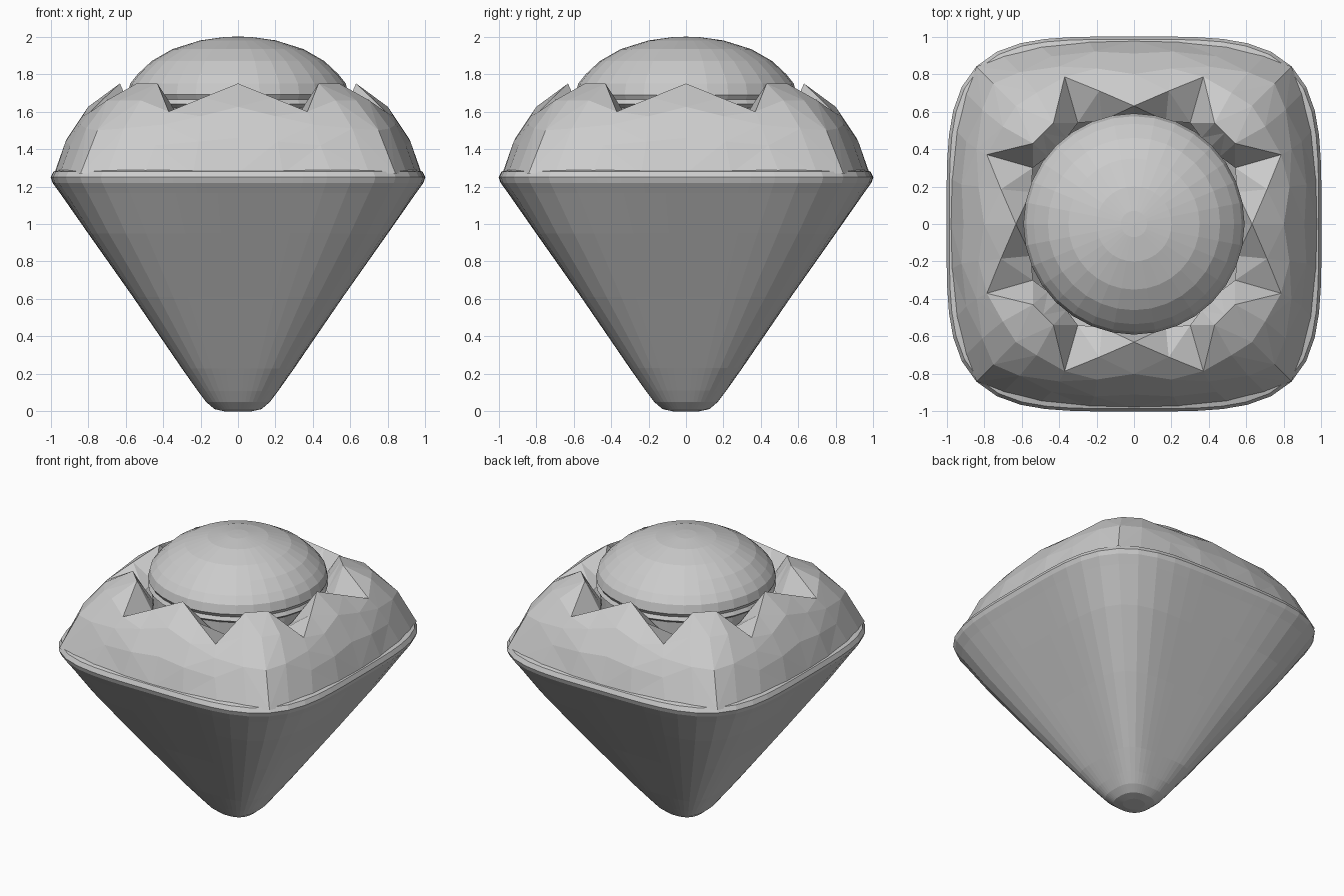
import bpy, math

if "Cube" in bpy.data.objects:
    bpy.data.objects.remove(bpy.data.objects["Cube"])

def make(name, verts, faces):
    me = bpy.data.meshes.new(name)
    me.from_pydata(verts, [], faces)
    me.update()
    ob = bpy.data.objects.new(name, me)
    bpy.context.collection.objects.link(ob)
    return ob

def loft(name, profile, seg, cap_first=False):
    # profile rows: half width, height, squareness (2 = circle)
    verts, faces = [], []
    for r, z, n in profile:
        for i in range(seg):
            a = 2 * math.pi * i / seg
            c, s = math.cos(a), math.sin(a)
            k = r / (abs(c) ** n + abs(s) ** n) ** (1 / n)
            verts.append((k * c, k * s, z))
    for j in range(len(profile) - 1):
        for i in range(seg):
            k = (i + 1) % seg
            faces.append((j * seg + i, j * seg + k, (j + 1) * seg + k, (j + 1) * seg + i))
    if cap_first:
        faces.append(tuple(reversed(range(seg))))
    return make(name, verts, faces)

# Tapering cushion-shaped lower body with rounded tip and rim
loft("lower_body", [(0.07, 0.0, 2.2), (0.125, 0.012, 2.5), (0.17, 0.05, 2.8),
                    (0.215, 0.11, 3.2), (0.30, 0.23, 4.0), (0.56, 0.61, 5.2),
                    (0.80, 0.95, 4.7), (0.95, 1.165, 4.1), (0.99, 1.22, 4.0),
                    (1.0, 1.25, 4.0), (0.985, 1.28, 4.0), (0.90, 1.305, 4.1)], 56, True)

# Domed top facet with stepped skirt
loft("dome", [(0.56, 1.50, 2), (0.565, 1.62, 2), (0.59, 1.64, 2), (0.575, 1.665, 2),
              (0.59, 1.69, 2), (0.575, 1.75, 2), (0.535, 1.80, 2), (0.46, 1.87, 2),
              (0.35, 1.933, 2), (0.20, 1.98, 2), (0.07, 1.998, 2), (0.001, 2.0, 2)], 32)

# Crown ring: one eighth as columns from inner floor over the peak to the rim
side = [(0, .57, 1.60), (0, .63, 1.75), (0, .80, 1.625), (0, .91, 1.46), (0, .98, 1.27)]
half = [(.17, .55, 1.57), (.185, .71, 1.675), (.20, .83, 1.575), (.21, .92, 1.44), (.24, .975, 1.27)]
valley = [(.30, .54, 1.55), (.37, .785, 1.60), (.40, .84, 1.53), (.44, .895, 1.42), (.50, .95, 1.27)]
shoulder = [(.36, .46, 1.57), (.43, .54, 1.75), (.52, .70, 1.66), (.61, .81, 1.51), (.70, .90, 1.27)]
corner = [(.40, .40, 1.57), (.485, .485, 1.75), (.63, .63, 1.66), (.75, .75, 1.50), (.84, .84, 1.27)]

def swap(col):
    return [(y, x, z) for x, y, z in col]

# Quarter from the +x side round to just before +y, then turned four times
quarter = [swap(side), swap(half), swap(valley), swap(shoulder), corner, shoulder, valley, half]
columns = []
for c, s in [(1, 0), (0, 1), (-1, 0), (0, -1)]:
    columns += [[(x * c - y * s, x * s + y * c, z) for x, y, z in col] for col in quarter]

rows, count = 5, len(columns)
verts = [p for col in columns for p in col]
faces = []
for i in range(count):
    k = (i + 1) % count
    for j in range(rows - 1):
        a, b = i * rows + j, i * rows + j + 1
        d, e = k * rows + j, k * rows + j + 1
        # diagonals fan out from the valleys so each petal stays convex
        if (i // 2) % 2 == 1:
            faces += [(a, b, e), (a, e, d)]
        else:
            faces += [(a, b, d), (b, e, d)]
make("crown_petals", verts, faces)
